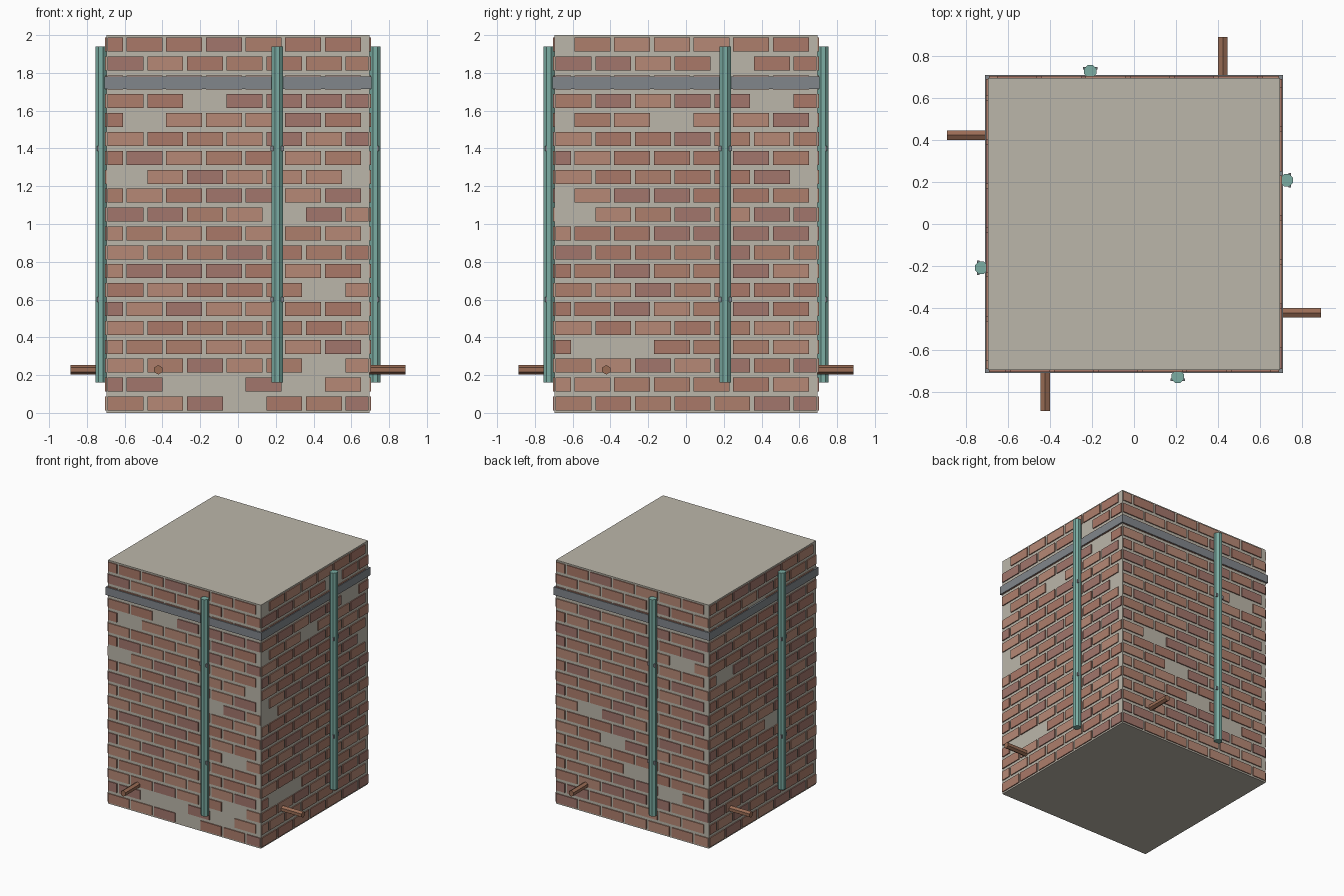
import bpy, bmesh, random
from math import pi
from mathutils import Matrix, Vector

if "Cube" in bpy.data.objects:
    bpy.data.objects.remove(bpy.data.objects["Cube"])

random.seed(4)
HALF = 0.695      # half width of the mortar core


def material(name, rgb):
    m = bpy.data.materials.new(name)
    m.diffuse_color = (*rgb, 1)
    m.use_nodes = True
    m.node_tree.nodes["Principled BSDF"].inputs["Base Color"].default_value = m.diffuse_color
    return m


MORTAR = material("mortar", (0.50, 0.47, 0.40))
IRON = material("dark_iron", (0.22, 0.24, 0.26))
COPPER = material("green_copper", (0.20, 0.42, 0.37))
RUST = material("rust", (0.32, 0.15, 0.09))
BRICKS = [material(f"brick_{i}", c) for i, c in enumerate(
    [(0.36, 0.18, 0.15), (0.42, 0.21, 0.15), (0.47, 0.25, 0.18), (0.40, 0.19, 0.14)])]


def add_box(bm, lo, hi, mat=0):
    lo, hi = Vector(lo), Vector(hi)
    m = Matrix.Translation((lo + hi) / 2) @ Matrix.Diagonal((*(hi - lo), 1))
    verts = bmesh.ops.create_cube(bm, size=1, matrix=m)["verts"]
    for f in {f for v in verts for f in v.link_faces}:
        f.material_index = mat


def add_rod(bm, sides, radius, length, matrix):
    bmesh.ops.create_cone(bm, cap_ends=True, segments=sides, radius1=radius,
                          radius2=radius, depth=length, matrix=matrix)


def finish(name, bm, mats, turn=0):
    bm.transform(Matrix.Rotation(turn * pi / 2, 4, 'Z'))
    me = bpy.data.meshes.new(name)
    bm.to_mesh(me)
    bm.free()
    for m in mats:
        me.materials.append(m)
    ob = bpy.data.objects.new(name, me)
    bpy.context.collection.objects.link(ob)
    return ob


# Mortar core
bm = bmesh.new()
add_box(bm, (-HALF, -HALF, 0), (HALF, HALF, 2))
finish("mortar_core", bm, [MORTAR])

# Iron band round the top
bm = bmesh.new()
add_box(bm, (-0.708, -0.708, 1.715), (0.708, 0.708, 1.78))
finish("iron_band", bm, [IRON])

# Fallen bricks per side, as (row, column)
MISSING = {
    "front": {(0, 3), (1, 2), (1, 3), (1, 5), (2, 5), (6, 5), (10, 4), (12, 0),
              (12, 6), (15, 1), (16, 2)},
    "right": {(3, 1), (3, 2), (10, 0), (11, 0), (12, 6), (15, 0), (15, 3),
              (16, 5), (18, 4), (19, 0)},
    "back": {(4, 3), (6, 2), (8, 1), (3, 5), (14, 5)},
    "left": {(7, 4), (13, 1), (17, 3)},
}

# Each side is built facing -y, then turned a quarter further round
for turn, (side, gaps) in enumerate(MISSING.items()):
    # Brick courses, alternate rows shifted half a brick
    bm = bmesh.new()
    for row in range(20):
        z = 0.05 + 0.1 * row
        start = -0.69 if row % 2 == 0 else -0.80
        for col in range(7):
            x0 = max(start + 0.21 * col, -0.69)
            x1 = min(start + 0.21 * col + 0.19, 0.69)
            shade = random.randrange(len(BRICKS))
            if (row, col) not in gaps:
                add_box(bm, (x0, -0.703, z - 0.037), (x1, -0.68, z + 0.037), shade)
    finish(f"{side}_bricks", bm, BRICKS, turn)

    # Drainpipe
    bm = bmesh.new()
    add_rod(bm, 8, 0.032, 1.78, Matrix.Translation((0.208, -0.726, 1.05))
            @ Matrix.Rotation(pi / 8, 4, 'Z'))
    finish(f"{side}_drainpipe", bm, [COPPER], turn)

    # Pipe clamps
    bm = bmesh.new()
    for z in (0.6, 1.4):
        add_box(bm, (0.173, -0.747, z - 0.014), (0.243, -0.735, z + 0.014))
    finish(f"{side}_pipe_clamps", bm, [IRON], turn)

    # Rusty bar sticking out near the foot
    bm = bmesh.new()
    add_rod(bm, 6, 0.025, 0.21, Matrix.Translation((-0.422, -0.783, 0.228))
            @ Matrix.Rotation(pi / 2, 4, 'X'))
    finish(f"{side}_rusty_bar", bm, [RUST], turn)
